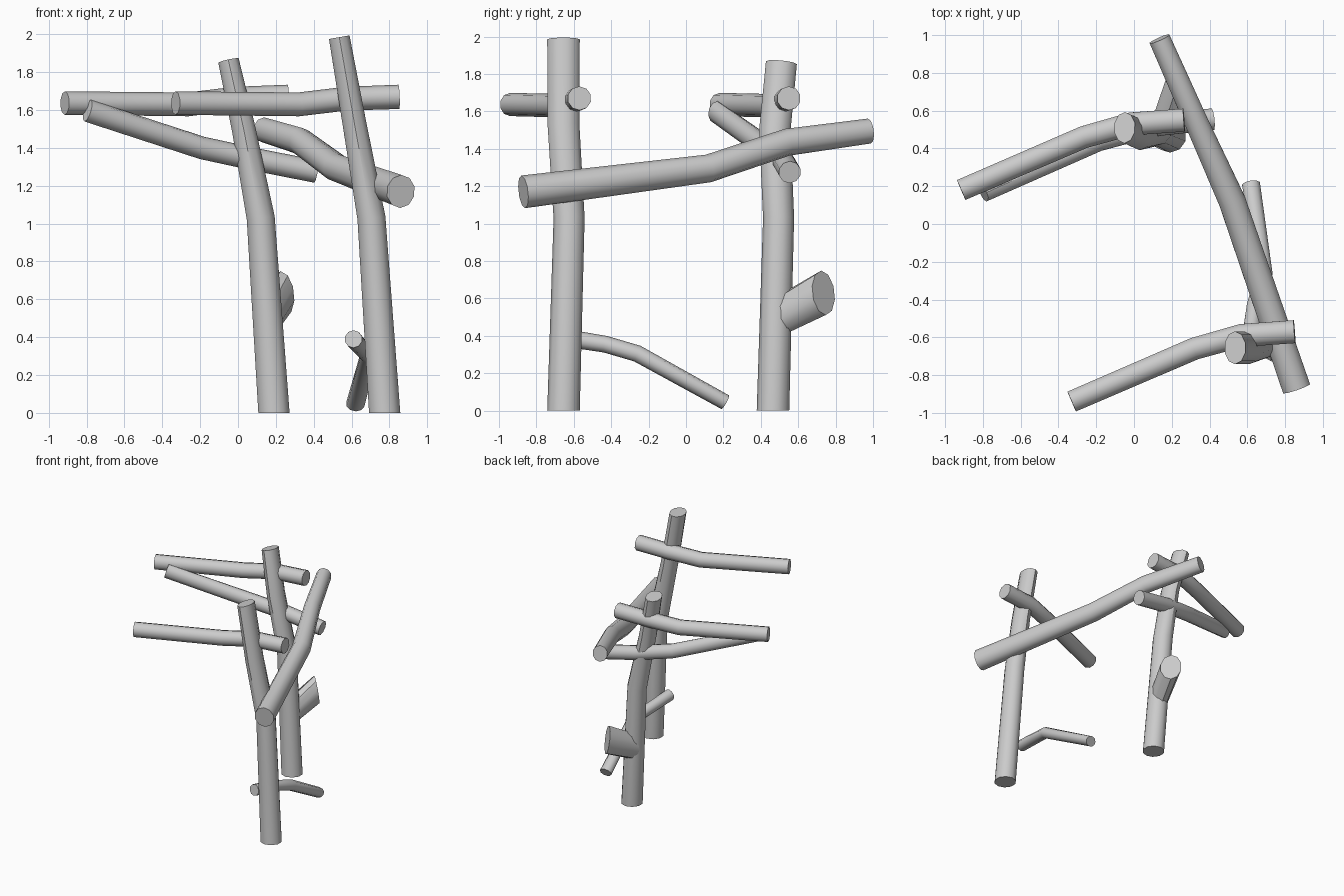
import bpy, bmesh, math
from mathutils import Vector

if "Cube" in bpy.data.objects:
    bpy.data.objects.remove(bpy.data.objects["Cube"])

UP = Vector((0, 0, 1))
SIDES = 10


def log(name, path, ref=UP, offset=(0, 0, 0), cut=None):
    """Bent log: path rows are x, y, z, half width, half height; cut is an end face normal."""
    pts = [Vector(p[:3]) + Vector(offset) for p in path]
    last = len(pts) - 1
    bm = bmesh.new()
    rings = []
    for i, p in enumerate(pts):
        a = (p - pts[i - 1]).normalized() if i > 0 else Vector()
        b = (pts[i + 1] - p).normalized() if i < last else Vector()
        t = (a + b).normalized()
        if cut and i == last:
            t = Vector(cut).normalized()
        side = t.cross(ref).normalized()
        top = side.cross(t).normalized()
        w, h = path[i][3:5]
        ring = []
        for k in range(SIDES):
            ang = 2 * math.pi * (k + 0.5) / SIDES
            v = p + side * w * math.cos(ang) + top * h * math.sin(ang)
            if p.z < 0.001:
                v.z = 0  # feet are cut level with the floor
            ring.append(bm.verts.new(v))
        rings.append(ring)
    for r, s in zip(rings, rings[1:]):
        for k in range(SIDES):
            n = (k + 1) % SIDES
            bm.faces.new((r[k], r[n], s[n], s[k]))
    bm.faces.new(rings[0])
    bm.faces.new(rings[-1])
    bmesh.ops.recalc_face_normals(bm, faces=bm.faces)
    me = bpy.data.meshes.new(name)
    bm.to_mesh(me)
    bm.free()
    ob = bpy.data.objects.new(name, me)
    bpy.context.collection.objects.link(ob)
    bpy.ops.object.select_all(action='DESELECT')
    ob.select_set(True)
    bpy.context.view_layer.objects.active = ob
    bpy.ops.object.shade_smooth_by_angle(angle=math.radians(40))
    return ob


FRONT_TO_BACK = (-0.585, 1.12, 0)
Y = Vector((0, 1, 0))

# Two leaning posts
log("front_post", [(0.775, -0.655, 0, .087, .087), (0.705, -0.625, 1.03, .078, .083),
                   (0.615, -0.655, 1.53, .066, .085), (0.535, -0.655, 1.985, .058, .087)], Y)
log("back_post", [(0.19, 0.465, 0, .087, .087), (0.12, 0.495, 1.03, .078, .083),
                  (0.03, 0.475, 1.5, .066, .084), (-0.05, 0.51, 1.86, .058, .083)], Y)

# Long beam joining the posts
log("cross_beam", [(0.86, -0.87, 1.17, .079, .088), (0.52, 0.12, 1.295, .075, .075),
                   (0.33, 0.54, 1.435, .065, .073), (0.135, 0.98, 1.495, .06, .067)])

# Matching pair of upper rails
rail = [(-0.33, -0.94, 1.637, .06, .062), (0.32, -0.66, 1.63, .062, .063),
        (0.57, -0.59, 1.66, .064, .063), (0.85, -0.57, 1.67, .064, .064)]
log("front_rail", rail)
log("back_rail", rail, offset=FRONT_TO_BACK)

# Brace sloping under the back rail
log("back_brace", [(-0.795, 0.16, 1.597, .045, .06), (-0.19, 0.44, 1.4, .058, .06),
                   (0.1, 0.52, 1.337, .06, .06), (0.415, 0.555, 1.275, .06, .06)])

# Thin branch low on the front post
log("low_branch", [(0.61, -0.65, 0.39, .047, .047), (0.64, -0.43, 0.355, .045, .045),
                   (0.69, -0.26, 0.305, .045, .045), (0.62, 0.21, 0.045, .05, .042)])

# Sawn-off stub behind the back post, with a slanted cut
log("branch_stub", [(0.15, 0.49, 0.5, .075, .1), (0.237, 0.735, 0.63, .085, .12)],
    cut=(1, 1, 0.2))
